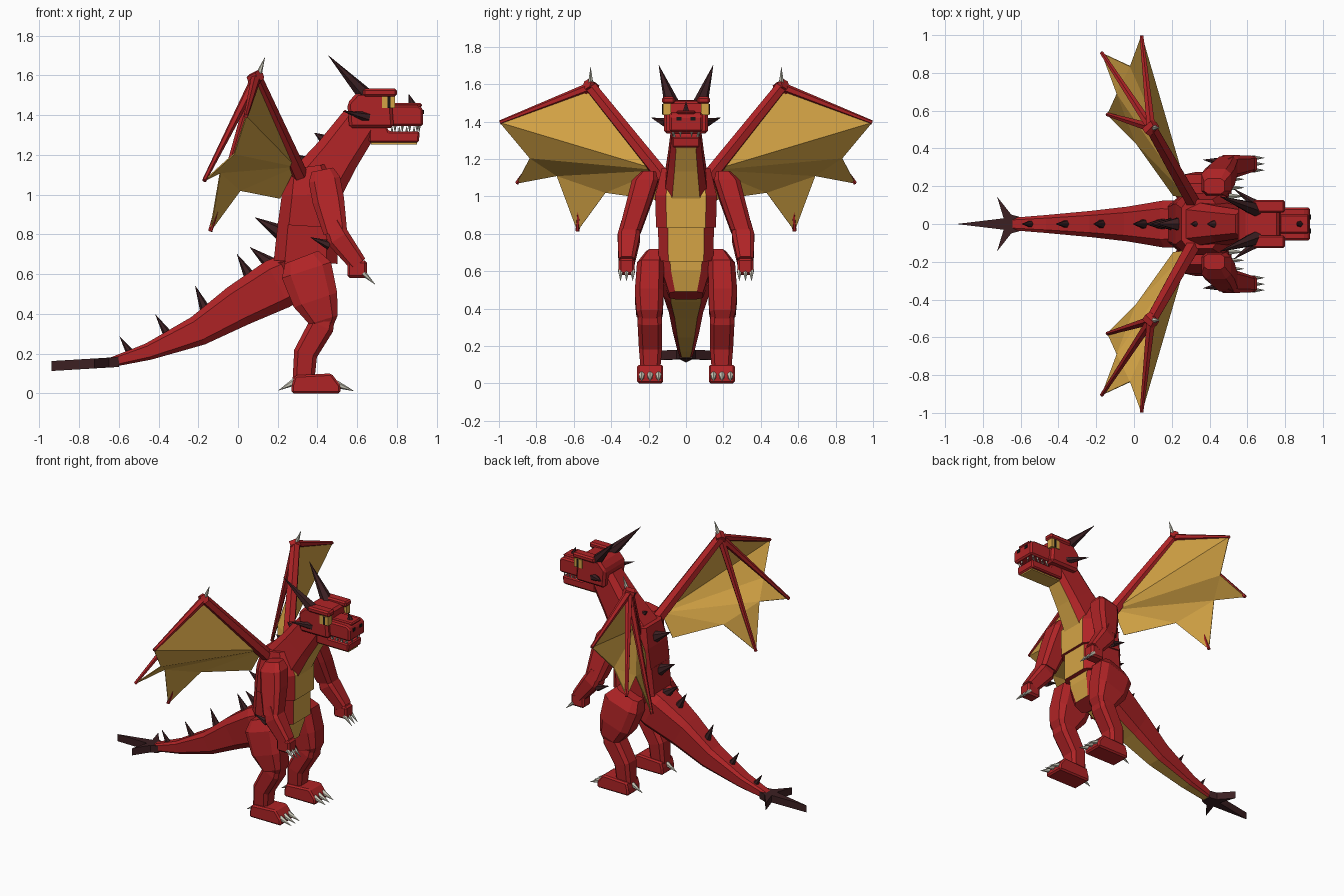
import bpy, bmesh
from mathutils import Vector

cube = bpy.data.objects.get("Cube")
if cube:
    bpy.data.objects.remove(cube, do_unlink=True)


def material(name, rgb):
    m = bpy.data.materials.new(name)
    m.use_nodes = True
    m.diffuse_color = (*rgb, 1)
    m.node_tree.nodes["Principled BSDF"].inputs["Base Color"].default_value = (*rgb, 1)
    return m


RED = material("scale red", (0.43, 0.017, 0.019))
GOLD = material("belly gold", (0.66, 0.37, 0.06))
DARK = material("horn dark", (0.045, 0.014, 0.016))
BONE = material("claw ivory", (0.6, 0.58, 0.48))
BLACK = material("pupil black", (0.008, 0.008, 0.008))


def finish(name, bm, *mats):
    bmesh.ops.recalc_face_normals(bm, faces=bm.faces)
    mesh = bpy.data.meshes.new(name)
    bm.to_mesh(mesh)
    bm.free()
    for m in mats:
        mesh.materials.append(m)
    obj = bpy.data.objects.new(name, mesh)
    bpy.context.collection.objects.link(obj)
    return obj


def skin(bm, rings):
    """Join rings of vertices with quads and cap both ends."""
    n = len(rings[0])
    strips = []
    for a, b in zip(rings, rings[1:]):
        strips.append([bm.faces.new((a[i], a[(i + 1) % n], b[(i + 1) % n], b[i])) for i in range(n)])
    bm.faces.new(rings[0])
    bm.faces.new(rings[-1])
    return strips


def limb(name, sections, side=1, belly=False, k=0.65):
    """Chamfered loft; a section is x, y, z, half width, half depth."""
    bm = bmesh.new()
    pts = [Vector((s[0], s[1] * side, s[2])) for s in sections]
    octagon = [(-k, 1), (k, 1), (1, k), (1, -k), (k, -1), (-k, -1), (-1, -k), (-1, k)]
    rings = []
    for i, s in enumerate(sections):
        t = pts[min(i + 1, len(pts) - 1)] - pts[max(i - 1, 0)]
        v = Vector((0, 1, 0)).cross(t).normalized()
        rings.append([bm.verts.new(pts[i] + Vector((0, a * s[3], 0)) + v * b * s[4]) for a, b in octagon])
    strips = skin(bm, rings)
    if belly:
        for strip in strips:
            strip[0].material_index = 1
    return finish(name, bm, RED, GOLD)


def rod(name, a, b, r0, r1=0.001, mat=DARK, sides=6):
    """Tapered bar or spike from a to b."""
    bm = bmesh.new()
    a, b = Vector(a), Vector(b)
    d = b - a
    turn = d.to_track_quat("Z", "Y").to_matrix().to_4x4()
    turn.translation = (a + b) / 2
    bmesh.ops.create_cone(bm, cap_ends=True, segments=sides, radius1=r0, radius2=r1,
                          depth=d.length, matrix=turn)
    return finish(name, bm, mat)


def prism(name, profile, y0, y1, mat=RED, bevel=0.0):
    """Side profile (x, z) extruded from y0 to y1."""
    bm = bmesh.new()
    skin(bm, [[bm.verts.new((x, y, z)) for x, z in profile] for y in (y0, y1)])
    bmesh.ops.recalc_face_normals(bm, faces=bm.faces)
    if bevel:
        bmesh.ops.bevel(bm, geom=bm.edges[:], offset=bevel, segments=1, affect="EDGES")
    return finish(name, bm, mat)


def box(name, x0, x1, y0, y1, z0, z1, mat=RED, bevel=0.0):
    return prism(name, [(x0, z0), (x1, z0), (x1, z1), (x0, z1)], y0, y1, mat, bevel)


# Torso, neck and tail, with a gold underside
limb("pelvis", [(.39, 0, .47, .09, .05), (.345, 0, .57, .125, .125), (.325, 0, .68, .14, .145)], belly=True)
limb("waist", [(.34, 0, .66, .145, .16), (.35, 0, .85, .15, .15)], belly=True)
limb("chest", [(.36, 0, .84, .16, .16), (.37, 0, 1.0, .165, .15), (.35, 0, 1.14, .13, .1)], belly=True)
limb("neck", [(.38, 0, 1.03, .12, .145), (.5, 0, 1.2, .095, .115), (.62, 0, 1.37, .075, .1)], belly=True)
limb("tail", [(-.64, 0, .155, .033, .024), (-.45, 0, .21, .048, .043), (-.2, 0, .315, .07, .077),
              (0, 0, .44, .092, .107), (.2, 0, .55, .125, .13), (.3, 0, .6, .12, .12)], belly=True)

# Flat tail fins
bm = bmesh.new()
outline = [(-.6, .036), (-.65, .05), (-.725, .145), (-.69, .03), (-.94, 0)]
outline += [(x, -y) for x, y in reversed(outline[:-1])]
skin(bm, [[bm.verts.new((x, y, z + .06 * (x + .64))) for x, y in outline] for z in (.13, .18)])
finish("tail_fin", bm, DARK)

# Spikes along the spine
spine = [((.43, 1.28), (.385, 1.31), .025), ((.34, 1.17), (.3, 1.2), .025),
         ((.24, 1.04), (.12, 1.1), .04), ((.23, .8), (.085, .885), .045),
         ((.19, .63), (.06, .735), .045), ((.07, .57), (-.005, .7), .035),
         ((-.16, .41), (-.215, .54), .03), ((-.35, .29), (-.415, .395), .025),
         ((-.54, .2), (-.595, .285), .022)]
for i, (a, b, r) in enumerate(spine):
    rod(f"spine_spike_{i + 1}", (a[0], 0, a[1]), (b[0], 0, b[1]), r)

# Head and jaws
prism("skull", [(.56, 1.335), (.55, 1.46), (.6, 1.515), (.77, 1.51), (.785, 1.335)], -.118, .118, RED, .015)
prism("snout", [(.74, 1.345), (.74, 1.45), (.91, 1.45), (.932, 1.43), (.932, 1.345)], -.087, .087, RED, .01)
box("nose_ridge", .77, .925, -.05, .05, 1.44, 1.46, RED, .007)
prism("lower_jaw", [(.66, 1.262), (.91, 1.262), (.915, 1.318), (.76, 1.318), (.74, 1.36), (.66, 1.36)],
      -.075, .075, RED, .008)
box("chin_plate", .67, .9, -.055, .055, 1.253, 1.262, GOLD)
rod("nose_horn", (.88, 0, 1.445), (.86, 0, 1.505), .022)

# Wing membrane corners
shoulder, wrist, root = (.29, .14, 1.14), (.09, .51, 1.585), (.21, .15, .98)
tips = [(.04, .995, 1.395), (-.17, .905, 1.07), (-.14, .58, .815)]
notches = [(-.02, .835, 1.205), (-.09, .69, 1.11), (.01, .43, 1.02)]

for side, label in ((1, "left"), (-1, "right")):
    def flip(p):
        return (p[0], p[1] * side, p[2])

    def srod(name, a, b, *args):
        rod(f"{label}_{name}", flip(a), flip(b), *args)

    def sbox(name, x0, x1, y0, y1, *args):
        box(f"{label}_{name}", x0, x1, y0 * side, y1 * side, *args)

    # Face details
    sbox("brow", .63, .8, .06, .128, 1.495, 1.533, RED, .01)
    sbox("eye", .725, .79, .08, .124, 1.435, 1.495, GOLD)
    sbox("pupil", .752, .768, .12, .127, 1.437, 1.493, BLACK)
    sbox("nostril", .928, .936, .025, .05, 1.405, 1.425, BLACK)
    srod("horn", (.65, .075, 1.49), (.455, .145, 1.7), .042)
    srod("cheek_spike", (.65, .1, 1.39), (.53, .185, 1.42), .028)
    for i in range(4):
        x = .79 + i * .037
        srod(f"upper_tooth_{i + 1}", (x, .068, 1.35), (x, .068, 1.315), .009, .001, BONE, 4)
        srod(f"lower_tooth_{i + 1}", (x - .015, .062, 1.312), (x - .015, .062, 1.343), .008, .001, BONE, 4)
    srod("front_tooth", (.912, .03, 1.35), (.912, .03, 1.315), .009, .001, BONE, 4)

    # Arm, hand and claws
    limb(f"{label}_upper_arm", [(.425, .2, 1.125, .04, .055), (.435, .22, 1.075, .07, .08),
                                (.455, .25, .97, .066, .08), (.49, .3, .81, .058, .06)], side)
    limb(f"{label}_forearm", [(.47, .3, .86, .045, .045), (.505, .305, .78, .06, .06),
                              (.605, .318, .65, .043, .045)], side)
    sbox("hand", .55, .65, .275, .36, .58, .668, RED, .012)
    srod("elbow_spike", (.46, .33, .745), (.365, .34, .785), .025)
    for i, y in enumerate((.285, .318, .35)):
        srod(f"finger_claw_{i + 1}", (.63, y, .605), (.69, y, .548), .015, .001, BONE)

    # Leg, foot and claws
    limb(f"{label}_thigh", [(.32, .165, .685, .05, .09), (.345, .19, .62, .072, .13), (.39, .197, .47, .077, .115),
                            (.43, .195, .37, .07, .075), (.43, .195, .34, .055, .05)], side)
    limb(f"{label}_shin", [(.44, .195, .4, .06, .05), (.42, .193, .34, .066, .065), (.34, .19, .2, .062, .06),
                           (.33, .19, .07, .052, .055)], side)
    prism(f"{label}_foot", [(.27, 0), (.27, .04), (.285, .09), (.47, .1), (.515, .04), (.515, 0)],
          .122 * side, .262 * side, RED, .01)
    for i, y in enumerate((.147, .192, .237)):
        srod(f"toe_claw_{i + 1}", (.495, y, .045), (.582, y, .012), .02, .001, BONE)
    srod("heel_claw", (.29, .192, .06), (.205, .192, .015), .02, .001, BONE)

    # Wing bones
    srod("wing_arm", (.31, .12, 1.1), wrist, .042, .034, RED)
    srod("wing_joint", (.07, .49, 1.575), (.11, .53, 1.6), .035, .03, RED)
    srod("wing_claw", (.095, .51, 1.58), (.135, .51, 1.69), .02, .001, BONE)
    for i, tip in enumerate(tips):
        srod(f"wing_finger_{i + 1}", wrist, tip, .026, .011, RED)

    # Wing membrane
    bm = bmesh.new()
    S, W, R, F1, F2, F3, N1, N2, N3 = [bm.verts.new(flip(p)) for p in (shoulder, wrist, root, *tips, *notches)]
    for tri in ((W, F1, S), (S, F1, N1), (S, N1, N2), (N1, F2, N2), (S, N2, N3), (N2, F3, N3), (S, N3, R)):
        bm.faces.new(tri)
    wing = finish(f"{label}_wing_membrane", bm, GOLD)
    solid = wing.modifiers.new("Thickness", "SOLIDIFY")
    solid.thickness, solid.offset = 0.006, 0
